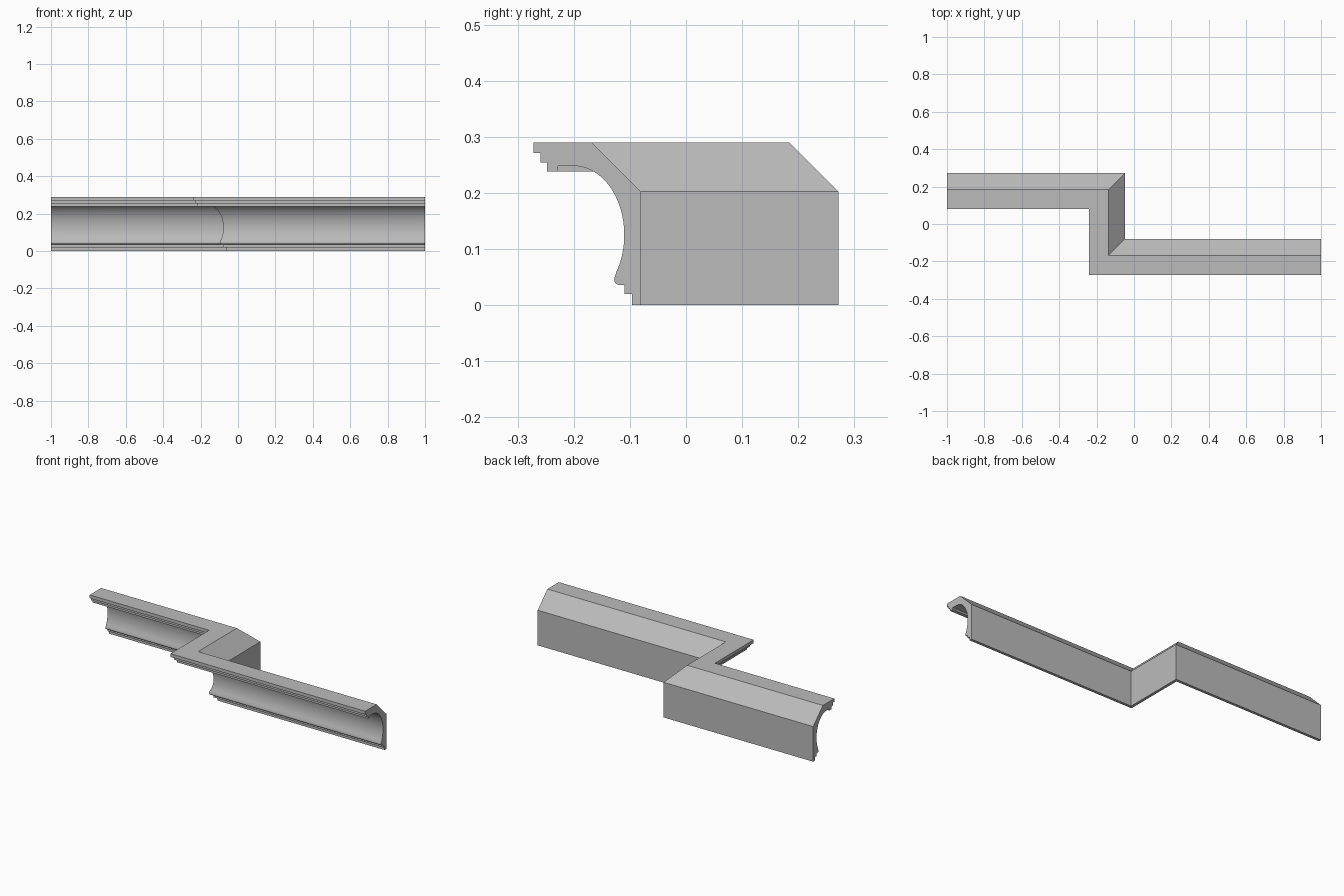
import bpy, bmesh
from math import sin, cos, radians

cube = bpy.data.objects.get("Cube")
if cube:
    bpy.data.objects.remove(cube, do_unlink=True)

# Material
stone = bpy.data.materials.new("plain grey")
stone.use_nodes = True
grey = (0.5, 0.5, 0.5, 1)
stone.diffuse_color = grey
stone.node_tree.nodes["Principled BSDF"].inputs["Base Color"].default_value = grey


def arc(cx, cz, rx, rz, start, end, steps):
    """Points along an elliptical arc, in degrees."""
    angles = [radians(start + (end - start) * i / steps) for i in range(steps + 1)]
    return [(cx + rx * cos(a), cz + rz * sin(a)) for a in angles]


# Moulding profile: (distance out from the back wall is -x, height)
wall = -0.08
crown = [(wall, 0), (wall, 0.202), (-0.168, 0.29), (-0.272, 0.29),
         (-0.272, 0.271), (-0.259, 0.271), (-0.259, 0.254),
         (-0.248, 0.254), (-0.248, 0.238), (-0.228, 0.238), (-0.228, 0.248)]
cove = arc(-0.2, 0.125, 0.09, 0.123, 90, -33, 28)
nose = arc(-0.119, 0.045, 0.009, 0.009, 160, 270, 6)
foot = [(-0.11, 0.036), (-0.11, 0.02), (-0.096, 0.02), (-0.096, 0)]
profile = crown + cove + nose + foot

# Sweep the profile along the stepped wall line with mitred corners
corner_x, far_y = -0.048, 0.272
bm = bmesh.new()
rings = [[], [], [], []]
for p, z in profile:
    d = wall - p
    near, far, side = wall - d, far_y - d, corner_x - d
    path = [(1, near), (side, near), (side, far), (-1, far)]
    for ring, (x, y) in zip(rings, path):
        ring.append(bm.verts.new((x, y, z)))

n = len(profile)
for a, b in zip(rings, rings[1:]):
    for i in range(n):
        j = (i + 1) % n
        bm.faces.new((a[i], a[j], b[j], b[i]))

# End caps
bm.faces.new(rings[0])
bm.faces.new(rings[-1][::-1])
bmesh.ops.recalc_face_normals(bm, faces=bm.faces)

mesh = bpy.data.meshes.new("cornice_moulding")
bm.to_mesh(mesh)
bm.free()
mesh.materials.append(stone)
cornice = bpy.data.objects.new("cornice_moulding", mesh)
bpy.context.collection.objects.link(cornice)

# Smooth the cove, keep the steps and mitres crisp
bpy.ops.object.select_all(action="DESELECT")
cornice.select_set(True)
bpy.context.view_layer.objects.active = cornice
bpy.ops.object.shade_smooth_by_angle(angle=radians(25))
